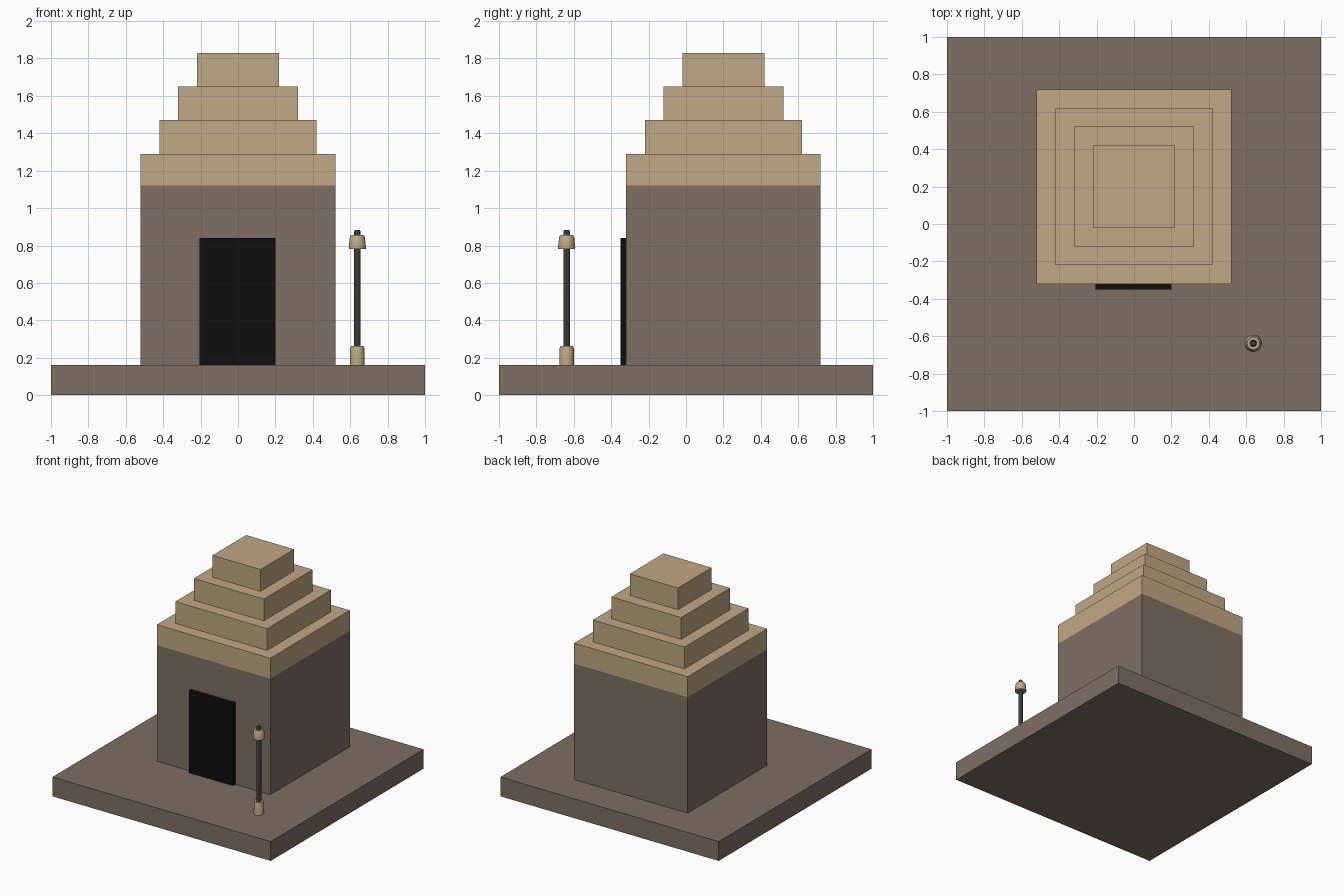
import bpy, bmesh, math

if "Cube" in bpy.data.objects:
    bpy.data.objects.remove(bpy.data.objects["Cube"])


def material(name, rgb):
    """Flat colour from 0-255 display values."""
    m = bpy.data.materials.new(name)
    m.diffuse_color = [((c / 255 + 0.055) / 1.055) ** 2.4 for c in rgb] + [1]
    m.use_nodes = True
    m.node_tree.nodes["Principled BSDF"].inputs["Base Color"].default_value = m.diffuse_color
    return m


STONE = material("brown stone", (126, 111, 98))
SAND = material("sandstone", (193, 168, 131))
BLACK = material("doorway black", (13, 13, 13))
IRON = material("dark iron", (58, 58, 52))


def finish(name, bm, mat):
    bmesh.ops.recalc_face_normals(bm, faces=bm.faces)
    me = bpy.data.meshes.new(name)
    bm.to_mesh(me)
    bm.free()
    me.materials.append(mat)
    ob = bpy.data.objects.new(name, me)
    bpy.context.collection.objects.link(ob)
    return ob


def box(name, mat, x, y, z):
    """Box from (min, max) pairs."""
    bm = bmesh.new()
    bmesh.ops.create_cube(bm, size=1)
    for v in bm.verts:
        v.co = [r[0] if c < 0 else r[1] for c, r in zip(v.co, (x, y, z))]
    return finish(name, bm, mat)


def turned(name, mat, profile, centre, sides=24):
    """Closed solid turned from (radius, height) pairs."""
    bm = bmesh.new()
    rings = []
    for r, z in profile:
        rings.append([bm.verts.new((centre[0] + r * math.cos(a), centre[1] + r * math.sin(a), z))
                      for a in (math.tau * i / sides for i in range(sides))])
    for lo, hi in zip(rings, rings[1:]):
        for i in range(sides):
            j = (i + 1) % sides
            bm.faces.new((lo[i], lo[j], hi[j], hi[i]))
    bm.faces.new(rings[0])
    bm.faces.new(rings[-1])
    ob = finish(name, bm, mat)
    bpy.ops.object.select_all(action='DESELECT')
    ob.select_set(True)
    bpy.context.view_layer.objects.active = ob
    bpy.ops.object.shade_smooth_by_angle(angle=math.radians(40))


# Ground slab and main chamber
box("plinth", STONE, (-1, 1), (-1, 1), (0, 0.16))
box("chamber", STONE, (-0.52, 0.52), (-0.32, 0.72), (0.16, 1.12))
box("doorway", BLACK, (-0.205, 0.2), (-0.35, -0.32), (0.16, 0.84))

# Stepped roof, each tier smaller than the last
levels = [1.12, 1.29, 1.47, 1.65, 1.83]
for i in range(4):
    h = 0.52 - 0.1 * i
    box(f"roof_tier_{i + 1}", SAND, (-h, h), (0.2 - h, 0.2 + h), (levels[i], levels[i + 1]))

# Lamp post beside the entrance
LAMP = (0.638, -0.638)
turned("lamp_pole", IRON, [(0.018, 0.16), (0.018, 0.87), (0.014, 0.882)], LAMP)
turned("lamp_foot", SAND, [(0.039, 0.16), (0.038, 0.25), (0.034, 0.262)], LAMP)
turned("lamp_head", SAND, [(0.045, 0.782), (0.046, 0.79), (0.04, 0.845), (0.033, 0.857)], LAMP)
